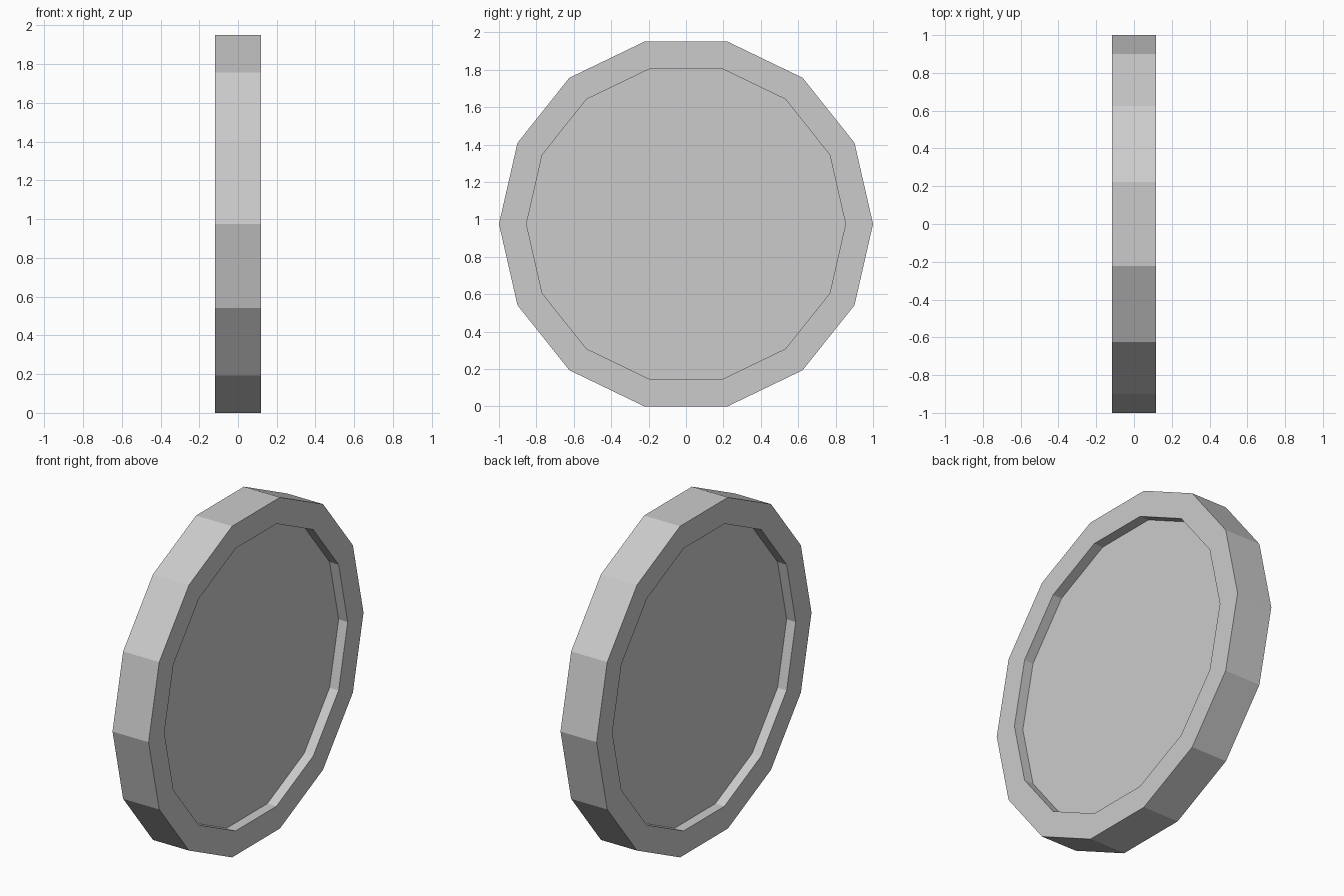
import bpy, bmesh
from math import sin, cos, pi

if "Cube" in bpy.data.objects:
    bpy.data.objects.remove(bpy.data.objects["Cube"])

SIDES = 14
HALF = 0.1175      # half thickness of the rim
FLOOR = 0.0585     # half thickness of the recessed centre
R_OUT, R_IN = 1.0, 0.853
CENTRE_Z = R_OUT * cos(pi / SIDES)

bm = bmesh.new()


def ring(x, r):
    return [bm.verts.new((x, r * cos(2 * pi * i / SIDES),
                          CENTRE_Z + r * sin(2 * pi * i / SIDES)))
            for i in range(SIDES)]


# Cross-section from one recessed floor, around the rim, to the other floor
profile = [(-FLOOR, R_IN), (-HALF, R_IN), (-HALF, R_OUT),
           (HALF, R_OUT), (HALF, R_IN), (FLOOR, R_IN)]
rings = [ring(x, r) for x, r in profile]
for a, b in zip(rings, rings[1:]):
    for i in range(SIDES):
        j = (i + 1) % SIDES
        bm.faces.new((a[i], a[j], b[j], b[i]))

# Recessed floors on both sides
bm.faces.new(rings[0])
bm.faces.new(rings[-1])
bmesh.ops.recalc_face_normals(bm, faces=bm.faces)

mesh = bpy.data.meshes.new("recessed_disc")
bm.to_mesh(mesh)
bm.free()
bpy.context.collection.objects.link(bpy.data.objects.new("recessed_disc", mesh))
